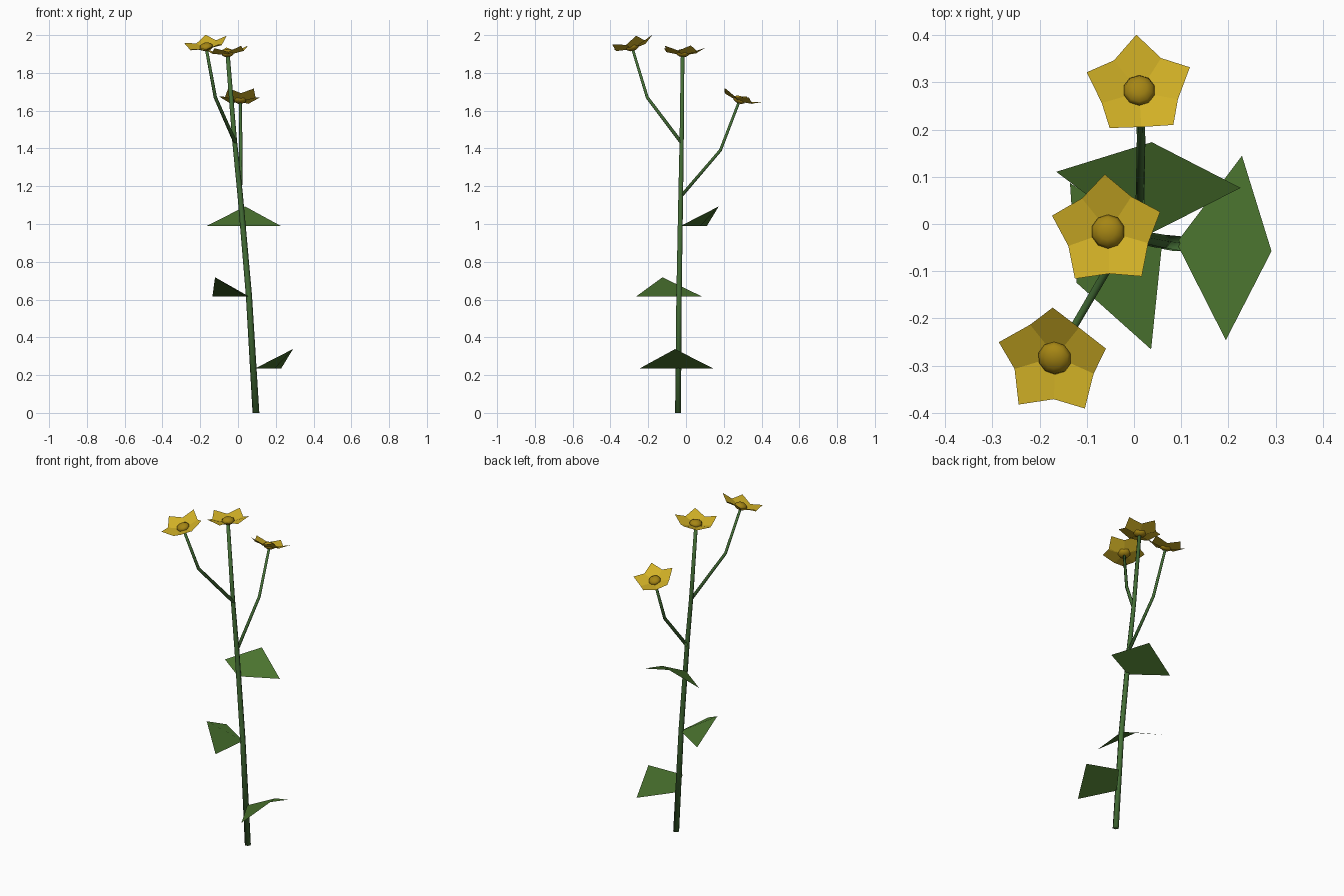
import bpy, bmesh, math
from mathutils import Vector, Matrix

if "Cube" in bpy.data.objects:
    bpy.data.objects.remove(bpy.data.objects["Cube"])


def material(name, rgb):
    m = bpy.data.materials.new(name)
    lin = [((c / 255 + 0.055) / 1.055) ** 2.4 for c in rgb]
    m.diffuse_color = (*lin, 1)
    m.use_nodes = True
    m.node_tree.nodes["Principled BSDF"].inputs["Base Color"].default_value = m.diffuse_color
    return m


STEM = material("stem_green", (68, 110, 54))
LEAF = material("leaf_green", (76, 118, 48))
PETAL = material("petal_yellow", (210, 177, 38))
CENTRE = material("centre_gold", (166, 134, 20))


def finish(bm, name, mat, matrix=None, smooth=False):
    for f in bm.faces:
        f.smooth = smooth
    me = bpy.data.meshes.new(name)
    bm.to_mesh(me)
    bm.free()
    me.materials.append(mat)
    ob = bpy.data.objects.new(name, me)
    if matrix:
        ob.matrix_world = matrix
    bpy.context.collection.objects.link(ob)
    return ob


def tube(name, points, r0, r1, sides=6):
    """Tapered tube along a bent path."""
    pts = [Vector(p) for p in points]
    bm = bmesh.new()
    rings = []
    for i, p in enumerate(pts):
        d = (pts[min(i + 1, len(pts) - 1)] - pts[max(i - 1, 0)]).normalized()
        if p.z == 0:
            d = Vector((0, 0, 1))
        q = Vector((0, 0, 1)).rotation_difference(d)
        r = r0 + (r1 - r0) * i / (len(pts) - 1)
        rings.append([bm.verts.new(p + q @ Vector((r * math.cos(a), r * math.sin(a), 0)))
                      for a in (2 * math.pi * k / sides for k in range(sides))])
    for a, b in zip(rings, rings[1:]):
        for k in range(sides):
            n = (k + 1) % sides
            bm.faces.new((a[k], a[n], b[n], b[k]))
    bm.faces.new(rings[0][::-1])
    bm.faces.new(rings[-1])
    return finish(bm, name, STEM, smooth=True)


def kite(bm, angle, mid, half, length, base_z, side_z, tip_z):
    """Four-point blade as one bent quad, ridged from base to tip."""
    rot = Matrix.Rotation(math.radians(angle), 3, 'Z')
    bm.faces.new([bm.verts.new(rot @ Vector(c)) for c in (
        (0, 0, base_z), (mid, -half, side_z), (length, 0, tip_z), (mid, half, side_z))])


def flower(name, pos, direction, turn, size=1.0):
    q = Vector((0, 0, 1)).rotation_difference(Vector(direction).normalized())
    mat = Matrix.Translation(pos) @ q.to_matrix().to_4x4() @ Matrix.Scale(size, 4)
    # five petals
    bm = bmesh.new()
    for k in range(5):
        kite(bm, turn + 72 * k, 0.07, 0.055, 0.121, -0.012, 0.004, 0.031)
    finish(bm, name + "_petals", PETAL, mat)
    # flattened centre
    bm = bmesh.new()
    bmesh.ops.create_uvsphere(bm, u_segments=10, v_segments=6, radius=0.036,
                              matrix=Matrix.Diagonal((1, 1, 0.6, 1)))
    finish(bm, name + "_centre", CENTRE, mat, smooth=True)


# stem and side branches
tube("main_stem", [(0.095, -0.042, 0), (0.058, -0.037, 0.62), (0.012, -0.028, 1.15),
                   (-0.018, -0.023, 1.44), (-0.055, -0.018, 1.9)], 0.018, 0.011)
tube("front_branch", [(-0.014, -0.024, 1.43), (-0.12, -0.205, 1.67),
                      (-0.168, -0.284, 1.93)], 0.01, 0.008)
tube("back_branch", [(0.012, -0.028, 1.145), (0.015, 0.182, 1.39),
                     (0.012, 0.282, 1.65)], 0.01, 0.008)

# flowers facing along their stem ends
flower("top_flower", (-0.055, -0.016, 1.905), (-0.04, 0.005, 0.45), 92)
flower("front_flower", (-0.168, -0.284, 1.938), (-0.048, -0.08, 0.265), 88)
flower("back_flower", (0.011, 0.283, 1.658), (0, 0.1, 0.265), 93, 0.95)

# leaves
for name, pos, angle in (("lower_leaf", (0.09, -0.04, 0.235), -5),
                         ("middle_leaf", (0.06, -0.036, 0.615), 206),
                         ("upper_leaf", (0.02, -0.028, 0.99), 85)):
    bm = bmesh.new()
    kite(bm, angle, 0.122, 0.196, 0.202, 0, 0, 0.103)
    finish(bm, name, LEAF, Matrix.Translation(pos))
